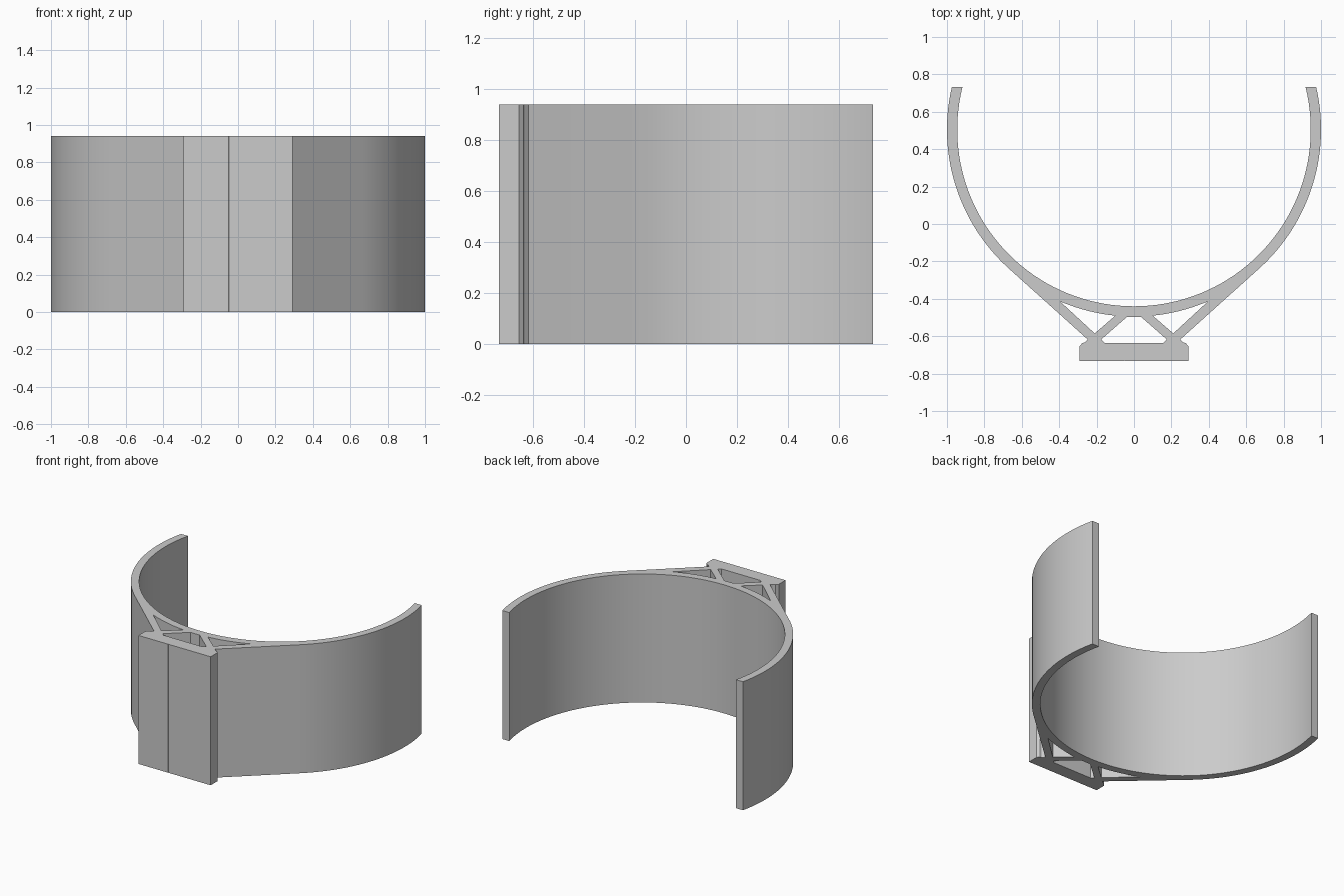
import bpy, bmesh
from math import asin, cos, sin, radians, pi

if "Cube" in bpy.data.objects:
    bpy.data.objects.remove(bpy.data.objects["Cube"], do_unlink=True)

HEIGHT = 0.94
CENTRE_Y = 0.505
R_OUT, R_IN = 1.0, 0.945
END_Y = 0.733


def arc(radius, start, end, steps):
    """Points on the ring; angle 0 is +x, negative angles go to the front."""
    angles = [start + (end - start) * i / steps for i in range(steps + 1)]
    return [(radius * cos(a), CENTRE_Y + radius * sin(a)) for a in angles]


def mirrored(points):
    return [(-x, y) for x, y in reversed(points)]


def end_angle(radius):
    return asin((END_Y - CENTRE_Y) / radius)


# Outer right half: open end of the ring, tangent strut, then mounting block
tangent = radians(-48)
right_side = arc(R_OUT, end_angle(R_OUT), tangent, 36) + [
    (0.247, -0.618), (0.262, -0.633), (0.277, -0.637),
    (0.292, -0.655), (0.292, -END_Y)]

# Hairline seam in the front of the block
seam = [(-0.048, -END_Y), (-0.05, -END_Y + 0.004), (-0.052, -END_Y)]

# Inner face of the ring, from the left end round to the right end
a_in = end_angle(R_IN)
inner_face = arc(R_IN, -pi - a_in, a_in, 84)
outline = right_side + seam + mirrored(right_side) + inner_face

# Openings between the struts
middle_half = [(0.037, -0.496), (0.176, -0.618), (0.157, -0.635)]
middle_hole = middle_half + mirrored(middle_half)
side_hole = arc(R_OUT, asin(-0.995), asin(-0.918), 10) + [(0.21, -0.585)]

# Flat profile with holes, extruded upward
curve = bpy.data.curves.new("cradle_profile", "CURVE")
curve.dimensions = "2D"
curve.fill_mode = "BOTH"
curve.extrude = HEIGHT / 2
for loop in (outline, middle_hole, side_hole, mirrored(side_hole)):
    spline = curve.splines.new("POLY")
    spline.points.add(len(loop) - 1)
    for point, (x, y) in zip(spline.points, loop):
        point.co = (x, y, 0, 1)
    spline.use_cyclic_u = True

cradle = bpy.data.objects.new("ring_cradle_with_mount", curve)
bpy.context.collection.objects.link(cradle)
bpy.ops.object.select_all(action="DESELECT")
cradle.select_set(True)
bpy.context.view_layer.objects.active = cradle
bpy.ops.object.convert(target="MESH")
cradle = bpy.context.view_layer.objects.active

# Weld caps to walls and stand the part on the floor
bm = bmesh.new()
bm.from_mesh(cradle.data)
bmesh.ops.remove_doubles(bm, verts=bm.verts, dist=0.0002)
bmesh.ops.translate(bm, verts=bm.verts, vec=(0, 0, HEIGHT / 2))
bmesh.ops.recalc_face_normals(bm, faces=bm.faces)
bm.to_mesh(cradle.data)
bm.free()

# Plain grey
grey = bpy.data.materials.new("plain_grey")
grey.use_nodes = True
colour = (0.6, 0.6, 0.6, 1)
grey.diffuse_color = colour
grey.node_tree.nodes["Principled BSDF"].inputs["Base Color"].default_value = colour
cradle.data.materials.clear()
cradle.data.materials.append(grey)

bpy.ops.object.shade_smooth_by_angle(angle=radians(15))
